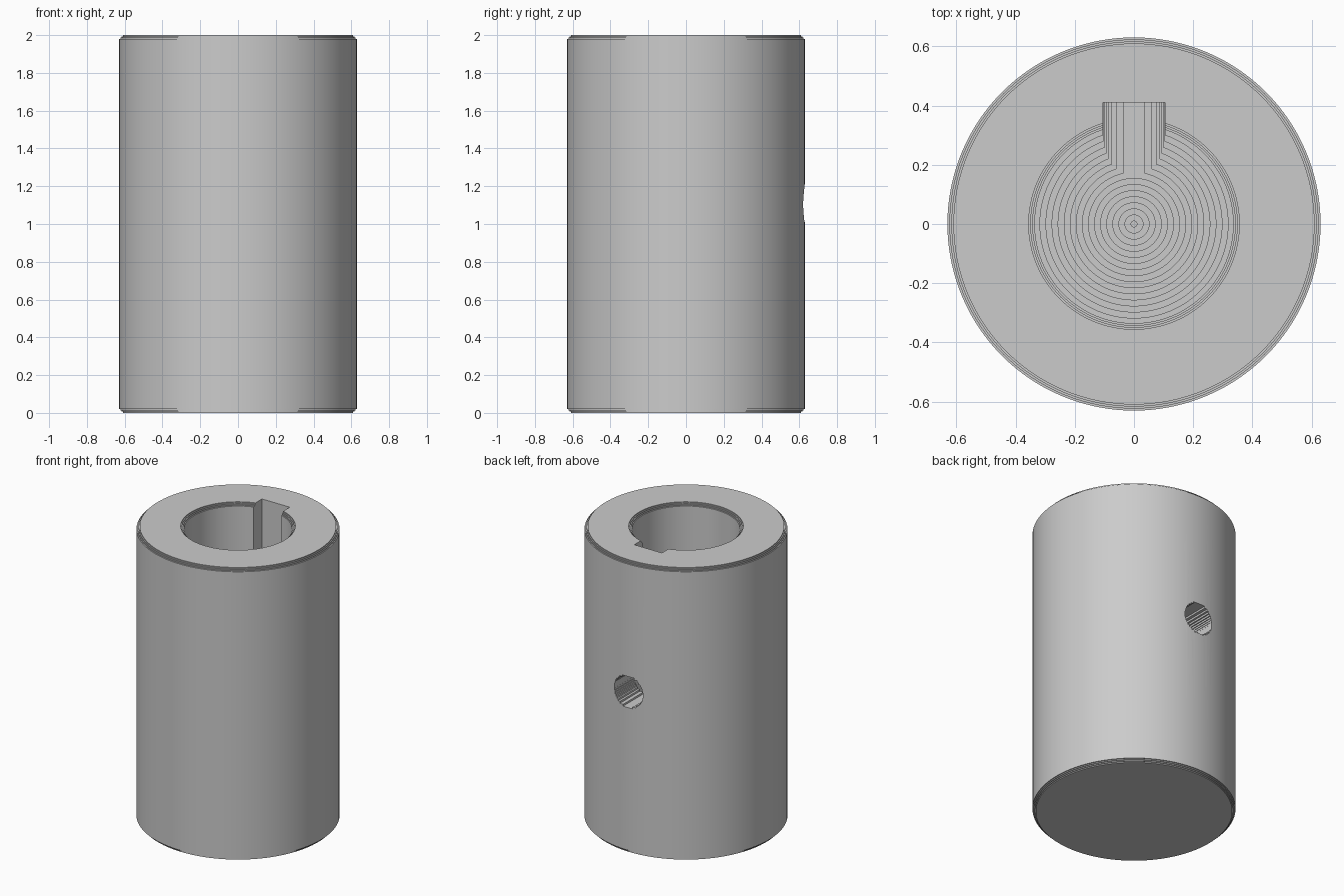
import bpy, bmesh, math

old = bpy.data.objects.get("Cube")
if old:
    bpy.data.objects.remove(old, do_unlink=True)

HEIGHT, RADIUS, BORE = 2.0, 0.63, 0.335
SHOULDER = 0.33          # height where the straight bore ends
LAYER = 0.0125           # height of one machining step
RIM = 0.0068             # size of one chamfer step

steel = bpy.data.materials.new("plain_grey")
steel.use_nodes = True
GREY = (0.6, 0.6, 0.6, 1)
steel.diffuse_color = GREY
steel.node_tree.nodes["Principled BSDF"].inputs["Base Color"].default_value = GREY


def make_object(name, bm):
    bmesh.ops.recalc_face_normals(bm, faces=bm.faces)
    mesh = bpy.data.meshes.new(name)
    bm.to_mesh(mesh)
    bm.free()
    mesh.materials.append(steel)
    obj = bpy.data.objects.new(name, mesh)
    bpy.context.collection.objects.link(obj)
    return obj


def lathe(name, profile, segments=128):
    """Revolve (radius, z) points around z; both ends are closed by discs."""
    bm = bmesh.new()
    rings = []
    for r, z in profile:
        angles = [2 * math.pi * i / segments for i in range(segments)]
        rings.append([bm.verts.new((r * math.cos(a), r * math.sin(a), z)) for a in angles])
    for a, b in zip(rings, rings[1:]):
        for i in range(segments):
            j = (i + 1) % segments
            bm.faces.new((a[i], a[j], b[j], b[i]))
    bm.faces.new(rings[0])
    bm.faces.new(rings[-1])
    return make_object(name, bm)


def extrude_y(name, outline, y0, y1):
    """Extrude a closed (x, z) outline along y."""
    bm = bmesh.new()
    face = bm.faces.new([bm.verts.new((x, y0, z)) for x, z in outline])
    result = bmesh.ops.extrude_face_region(bm, geom=[face])
    verts = [v for v in result["geom"] if isinstance(v, bmesh.types.BMVert)]
    bmesh.ops.translate(bm, verts=verts, vec=(0, y1 - y0, 0))
    return make_object(name, bm)


def stepped_arc(radius, centre, full):
    """Right half of a round outline, cut in level steps from the bottom up."""
    count = round((2 if full else 1) * radius / LAYER)
    points = []
    for i in range(count):
        low = centre - radius + i * LAYER
        mid = low + LAYER / 2 - centre
        x = math.sqrt(max(radius ** 2 - mid ** 2, 0.0001))
        points += [(x, low), (x, low + LAYER)]
    return points


def mirrored(right):
    return right + [(-x, z) for x, z in reversed(right)]


# Body: stepped chamfers outside and at the bore mouth, stepped drill cone inside
profile = []
for i in range(3):
    r = RADIUS - (3 - i) * RIM
    profile += [(r, i * RIM), (r, (i + 1) * RIM)]
profile += [(RADIUS, 3 * RIM)]
profile += [(r, HEIGHT - z) for r, z in reversed(profile)]
for i in range(3):
    r = BORE + (3 - i) * RIM
    profile += [(r, HEIGHT - i * RIM), (r, HEIGHT - (i + 1) * RIM)]
profile += [(BORE, HEIGHT - 3 * RIM), (BORE, SHOULDER)]
for i in reversed(range(16)):
    r = 0.01 + i * 0.0205
    z = SHOULDER - (16 - i) * LAYER
    profile += [(r, z + LAYER), (r, z)]
body = lathe("coupling_sleeve", profile)

# Keyway with a round lower end, and the set screw hole in the back
keyway = stepped_arc(0.105, SHOULDER + 0.003, False) + [(0.105, SHOULDER + 0.01), (0.105, HEIGHT + 0.1)]
cutters = [
    extrude_y("keyway_cutter", mirrored(keyway), 0, 0.41),
    extrude_y("screw_hole_cutter", mirrored(stepped_arc(0.108, 1.105, True)), 0.2, 0.8),
]

bpy.context.view_layer.objects.active = body
for cutter in cutters:
    cut = body.modifiers.new(cutter.name, "BOOLEAN")
    cut.operation = "DIFFERENCE"
    cut.solver = "EXACT"
    cut.object = cutter
    bpy.ops.object.modifier_apply(modifier=cut.name)
    bpy.data.objects.remove(cutter, do_unlink=True)

bpy.ops.object.select_all(action="DESELECT")
body.select_set(True)
bpy.ops.object.shade_smooth_by_angle(angle=math.radians(30))
